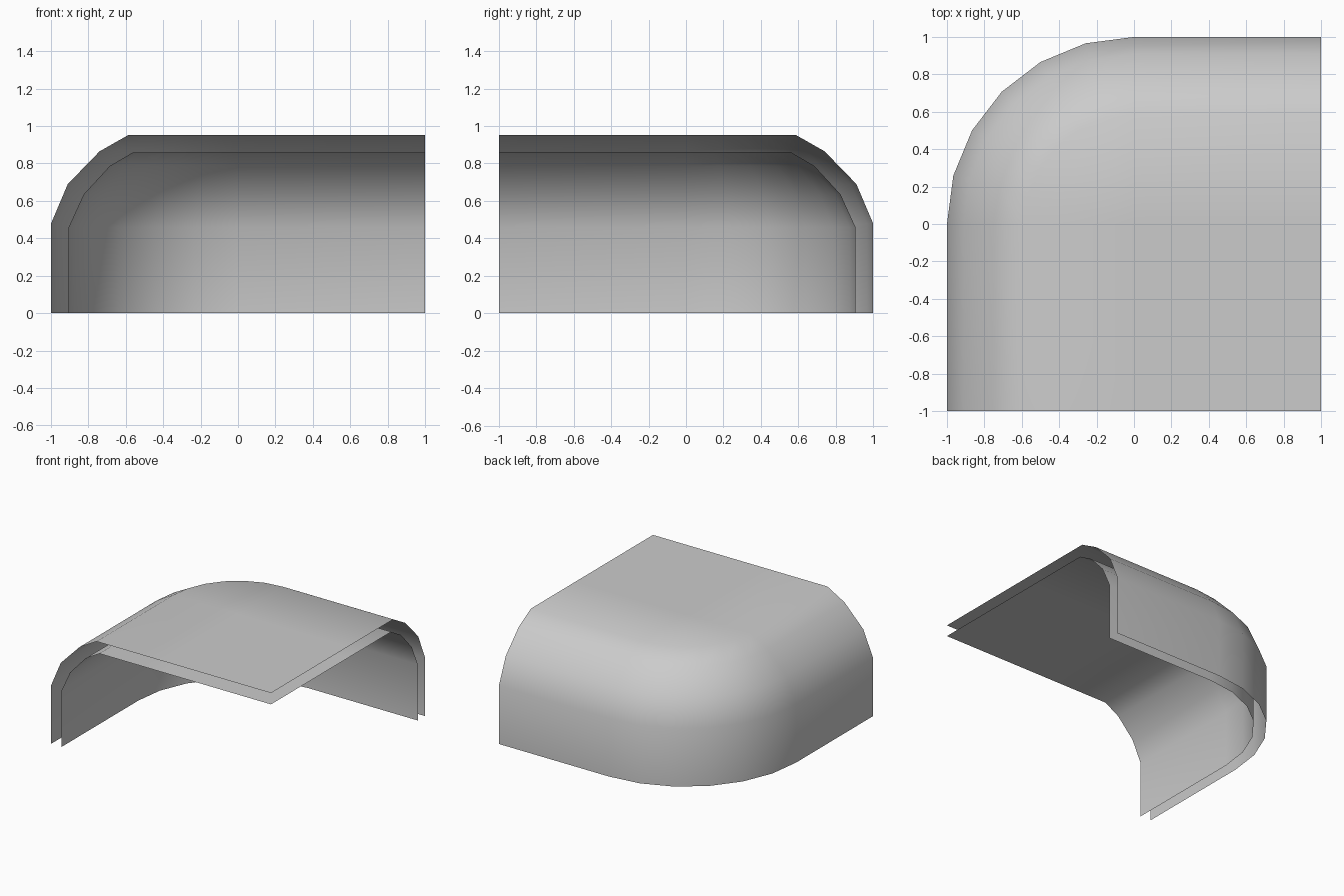
import bpy, bmesh
from math import sin, cos, pi

cube = bpy.data.objects.get("Cube")
if cube:
    bpy.data.objects.remove(cube, do_unlink=True)

grey = bpy.data.materials.new("light_grey")
grey.use_nodes = True
grey.diffuse_color = (0.6, 0.6, 0.6, 1)
grey.node_tree.nodes["Principled BSDF"].inputs["Base Color"].default_value = (0.6, 0.6, 0.6, 1)


def plan(radius, steps=6):
    """Quarter-round outline: straight front run, rounded corner, straight side run."""
    arc = [(-radius * cos(i * pi / 2 / steps), radius * sin(i * pi / 2 / steps))
           for i in range(steps + 1)]
    return [(-radius, -1)] + arc + [(1, radius)]


def shell(name, profile, facing_in):
    """Loft the outline up a (radius, height) profile and close the flat top."""
    bm = bmesh.new()
    top = profile[-1][1]
    rings = [[bm.verts.new((x, y, z)) for x, y in plan(r)]
             for r, z in profile + [(0, top)]]
    for low, high in zip(rings, rings[1:]):
        for i in range(len(low) - 1):
            bm.faces.new((low[i + 1], low[i], high[i], high[i + 1]))
    # flat quarter beyond the arc centre
    end = rings[-1]
    corner = bm.verts.new((1, -1, top))
    bm.faces.new((end[0], corner, end[-1], end[1]))
    bmesh.ops.remove_doubles(bm, verts=bm.verts, dist=0.0005)
    bmesh.ops.recalc_face_normals(bm, faces=bm.faces)
    # make the top face up on the outer shell and down on the inner one
    bm.normal_update()
    cap = max(bm.faces, key=lambda f: abs(f.normal.z))
    if (cap.normal.z < 0) != facing_in:
        bmesh.ops.reverse_faces(bm, faces=bm.faces)
    for f in bm.faces:
        f.smooth = True
    mesh = bpy.data.meshes.new(name)
    bm.to_mesh(mesh)
    bm.free()
    mesh.materials.append(grey)
    bpy.context.collection.objects.link(bpy.data.objects.new(name, mesh))


# Two nested open shells
shell("outer_shell", [(1, 0), (1, 0.478), (0.91, 0.69), (0.74, 0.865), (0.585, 0.953)], False)
shell("inner_shell", [(0.905, 0), (0.905, 0.46), (0.825, 0.635), (0.685, 0.787), (0.56, 0.86)], True)
